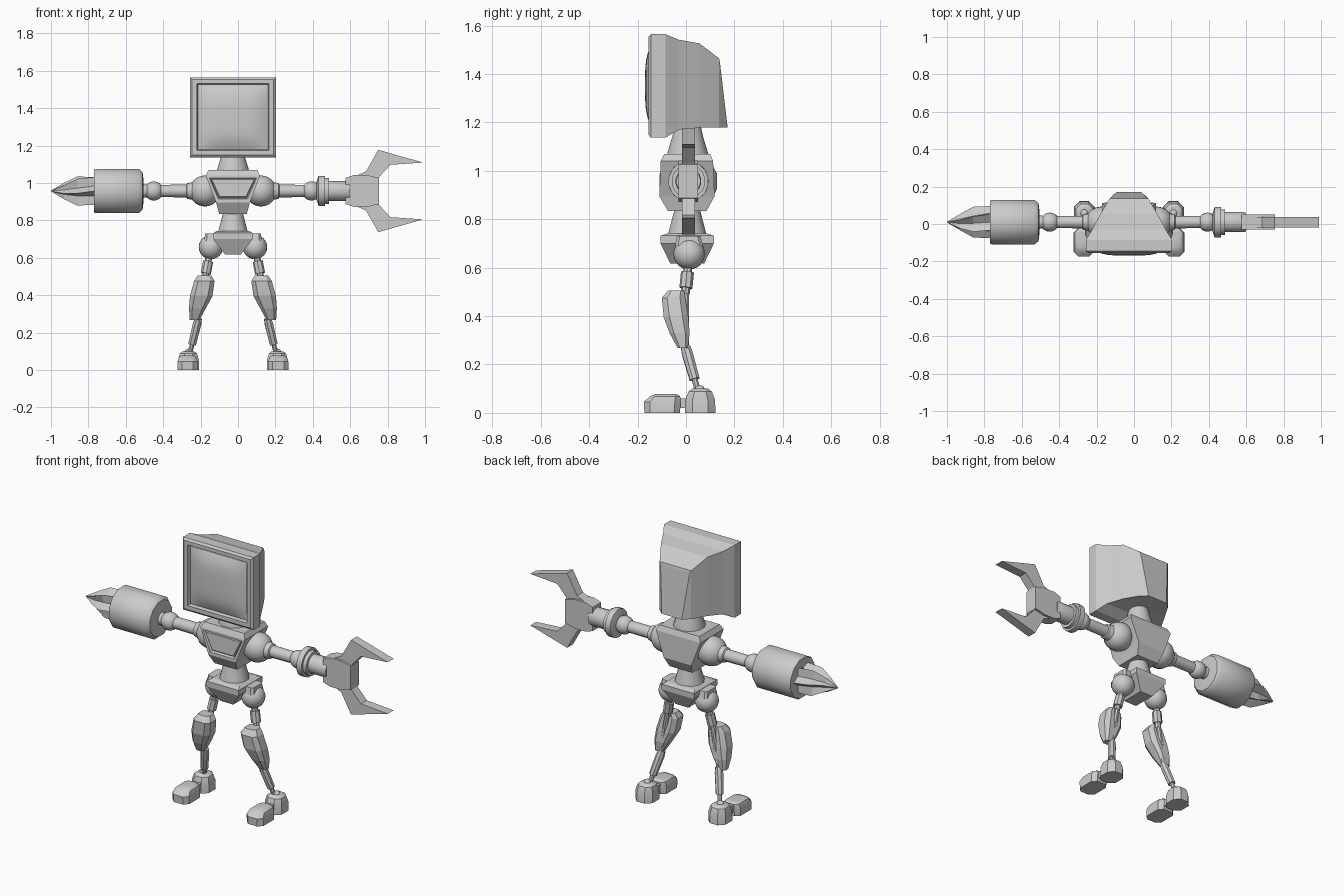
import bpy, bmesh, math
from mathutils import Vector

if "Cube" in bpy.data.objects:
    bpy.data.objects.remove(bpy.data.objects["Cube"])

CX, AY, AZ = -0.027, 0.01, 0.957   # body centre line, arm axis


def finish(name, bm, angle=30):
    bmesh.ops.remove_doubles(bm, verts=bm.verts, dist=1e-5)
    bmesh.ops.recalc_face_normals(bm, faces=bm.faces)
    me = bpy.data.meshes.new(name)
    bm.to_mesh(me)
    bm.free()
    ob = bpy.data.objects.new(name, me)
    bpy.context.collection.objects.link(ob)
    if angle:
        bpy.ops.object.select_all(action='DESELECT')
        ob.select_set(True)
        bpy.context.view_layer.objects.active = ob
        bpy.ops.object.shade_smooth_by_angle(angle=math.radians(angle))
    return ob


def loft_bm(rings, cap_start=True):
    bm = bmesh.new()
    vs = [[bm.verts.new(p) for p in r] for r in rings]
    n = len(vs[0])
    for a, b in zip(vs, vs[1:]):
        for i in range(n):
            bm.faces.new((a[i], a[(i + 1) % n], b[(i + 1) % n], b[i]))
    if cap_start:
        bm.faces.new(vs[0])
    bm.faces.new(vs[-1])
    return bm


def lathe(name, start, end, profile, n=16, angle=40):
    """Turned part: profile of (fraction along axis, radius)."""
    a, b = Vector(start), Vector(end)
    q = (b - a).to_track_quat('Z', 'Y')
    rings = []
    for t, r in profile:
        rings.append([a.lerp(b, t) + q @ Vector((r * math.cos(k), r * math.sin(k), 0))
                      for k in [(i + .5) * math.tau / n for i in range(n)]])
    return finish(name, loft_bm(rings), angle)


def ball(name, c, r):
    bm = bmesh.new()
    bmesh.ops.create_uvsphere(bm, u_segments=20, v_segments=12, radius=r)
    bmesh.ops.translate(bm, verts=bm.verts, vec=c)
    return finish(name, bm, 40)


def slab(z, hx, y0, y1, cx=CX, c=0.0):
    """Horizontal section; c cuts its corners."""
    if not c:
        return [(cx - hx, y0, z), (cx + hx, y0, z), (cx + hx, y1, z), (cx - hx, y1, z)]
    return [(cx - hx + c, y0, z), (cx + hx - c, y0, z), (cx + hx, y0 + c, z), (cx + hx, y1 - c, z),
            (cx + hx - c, y1, z), (cx - hx + c, y1, z), (cx - hx, y1 - c, z), (cx - hx, y0 + c, z)]


def upright(y, hx, z0, z1):
    return [(CX - hx, y, z0), (CX + hx, y, z0), (CX + hx, y, z1), (CX - hx, y, z1)]


def plate(name, pts, y, thick):
    """Flat outline in x,z with thickness along y."""
    return finish(name, loft_bm([[(x, y + s * thick / 2, z) for x, z in pts] for s in (-1, 1)]), 0)


# head: monitor shell with recessed front
head = [upright(-.135, .188, 1.178, 1.526), upright(-.155, .193, 1.173, 1.531),
        upright(-.155, .218, 1.149, 1.553), upright(-.145, .23, 1.137, 1.565),
        upright(-.085, .23, 1.137, 1.565), upright(-.03, .197, 1.17, 1.542),
        upright(.055, .152, 1.18, 1.527), upright(.137, .103, 1.18, 1.465)]
tail = [(CX - .065, .172, 1.18), (CX + .065, .172, 1.18), (CX + .095, .14, 1.45), (CX - .095, .14, 1.45)]
finish("head_shell", loft_bm(head + [tail]), 0)

# bulging screen
bm = bmesh.new()
bmesh.ops.create_grid(bm, x_segments=10, y_segments=10, size=1)
for v in bm.verts:
    u, w = v.co.x, v.co.y
    v.co = (CX + .183 * u, -.142 - .027 * (1 - u ** 4) * (1 - w ** 4), 1.352 + .17 * w)
finish("screen", bm, 60)

# neck
lathe("neck", (CX, .007, 1.05), (CX, .007, 1.19), [(0, .09), (.15, .088), (.65, .066), (1, .055)], 12)

# torso with a framed chest panel
bm = loft_bm([slab(.835, .074, -.075, .085), slab(.895, .09, -.11, .118),
              slab(1.04, .145, -.105, .112), slab(1.07, .13, -.09, .10)])
bmesh.ops.recalc_face_normals(bm, faces=bm.faces)
bm.faces.ensure_lookup_table()
front = min(bm.faces, key=lambda f: f.calc_center_median().y)
bmesh.ops.inset_region(bm, faces=[front], thickness=.022)
bmesh.ops.inset_region(bm, faces=[front], thickness=.008, depth=-.012)
bmesh.ops.inset_region(bm, faces=[front], thickness=.008, depth=.008)
finish("torso", bm, 0)

# waist and pelvis
lathe("waist", (CX, .005, .72), (CX, .005, .85), [(0, .085), (.2, .08), (.85, .057), (1, .055)], 12)
finish("pelvis", loft_bm([slab(.617, .042, -.065, .075), slab(.70, .105, -.105, .115),
                          slab(.732, .105, -.105, .115), slab(.742, .09, -.075, .085)]), 0)

for s, side in ((-1, "left"), (1, "right")):
    def P(dx, y, z):
        return (CX + s * dx, y, z)

    # shoulder
    ball(side + "_shoulder", P(.15, AY, AZ), .083)
    elbow = -.45 if s < 0 else .393
    lathe(side + "_upper_arm", P(.2, AY, AZ), (elbow, AY, AZ),
          [(0, .05), (.2, .042), (.22, .034), (.8, .033), (1, .03)], 14)
    ball(side + "_elbow", (elbow, AY, AZ), .051)

    # hip
    ball(side + "_hip", P(.118, .013, .657), .065)
    finish(side + "_hip_plate", loft_bm([slab(.69, .038, -.045, .07, CX + s * .115, .012),
                                         slab(.73, .034, -.038, .06, CX + s * .115, .012)]), 0)

    # thigh piston and shank rod
    lathe(side + "_thigh", P(.125, .01, .62), P(.15, -.003, .49),
          [(0, .018), (.3, .018), (.3, .027), (.8, .027), (.8, .018), (1, .018)], 8, 30)
    lathe(side + "_leg_rod", P(.147, .0, .51), P(.19, .0, .26), [(0, .014), (1, .014)], 8)
    lathe(side + "_shank", P(.185, -.003, .275), P(.232, .052, .08),
          [(0, .02), (.15, .024), (.7, .022), (.7, .013), (1, .013)], 8, 30)

    # leg armour
    armour = [(.505, .152, .036, -.075, -.008), (.475, .153, .055, -.1, -.003),
              (.395, .17, .06, -.092, .01), (.33, .19, .045, -.068, .015),
              (.268, .205, .026, -.035, .008)]
    finish(side + "_leg_armour",
           loft_bm([slab(z, h, y0, y1, CX + s * dx, h * .4) for z, dx, h, y0, y1 in armour]), 0)

    # foot: round heel, ankle, link, toe
    fx = CX + s * .238
    heel = [(0, .056, -.005, .122), (.055, .055, -.003, .12), (.088, .046, .01, .107), (.1, .03, .028, .09)]
    finish(side + "_heel", loft_bm([slab(z, h, a, b, fx, h * .55) for z, h, a, b in heel]), 30)
    ball(side + "_ankle", (fx, .057, .092), .022)
    finish(side + "_foot_link", loft_bm([slab(z, .026, -.04, .01, fx) for z in (.02, .06)]), 0)
    tx = fx + s * .004
    toe = [(0, .054, -.172, -.025), (.045, .054, -.174, -.022), (.068, .046, -.15, -.024),
           (.078, .034, -.128, -.04)]
    finish(side + "_toe", loft_bm([slab(z, h, a, b, tx, h * .45) for z, h, a, b in toe]), 30)

# drill hand: drum and fluted bit
lathe("drill_wrist", (-.48, AY, AZ), (-.54, AY, AZ), [(0, .034), (1, .04)], 14)
lathe("drill_drum", (-.505, AY, AZ), (-.77, AY, AZ),
      [(0, .06), (.02, .105), (.1, .123), (.97, .123), (1, .118)], 12)
rings = []
for k, (x, outer, inner) in enumerate([(-.765, .086, .056), (-.86, .083, .042), (-.93, .045, .025), (-1, .002, .002)]):
    rings.append([(x, AY + r * math.cos(a), AZ + r * math.sin(a))
                  for r, a in [((outer, inner)[i % 2], i * math.pi / 6 + k * .15) for i in range(12)]])
finish("drill_bit", loft_bm(rings), 0)

# claw hand: wrist flanges, palm, two mirrored claws
lathe("claw_wrist", (.42, AY, AZ), (.6, AY, AZ),
      [(0, .05), (.06, .083), (.25, .083), (.25, .07), (.37, .07), (.37, .054), (.95, .054), (1, .05)], 16, 30)
half = [(.575, .07), (.62, .085), (.69, .085), (.755, .07)]
plate("claw_palm", [(x, AZ + z) for x, z in half] + [(x, AZ - z) for x, z in reversed(half)], AY, .08)
for s, n in ((1, "upper"), (-1, "lower")):
    claw = [(.64, .05), (.64, .085), (.685, .105), (.75, .22), (.99, .152), (.815, .14), (.755, .075), (.745, .05)]
    plate(n + "_claw", [(x, AZ + s * z) for x, z in claw], AY, .055)
